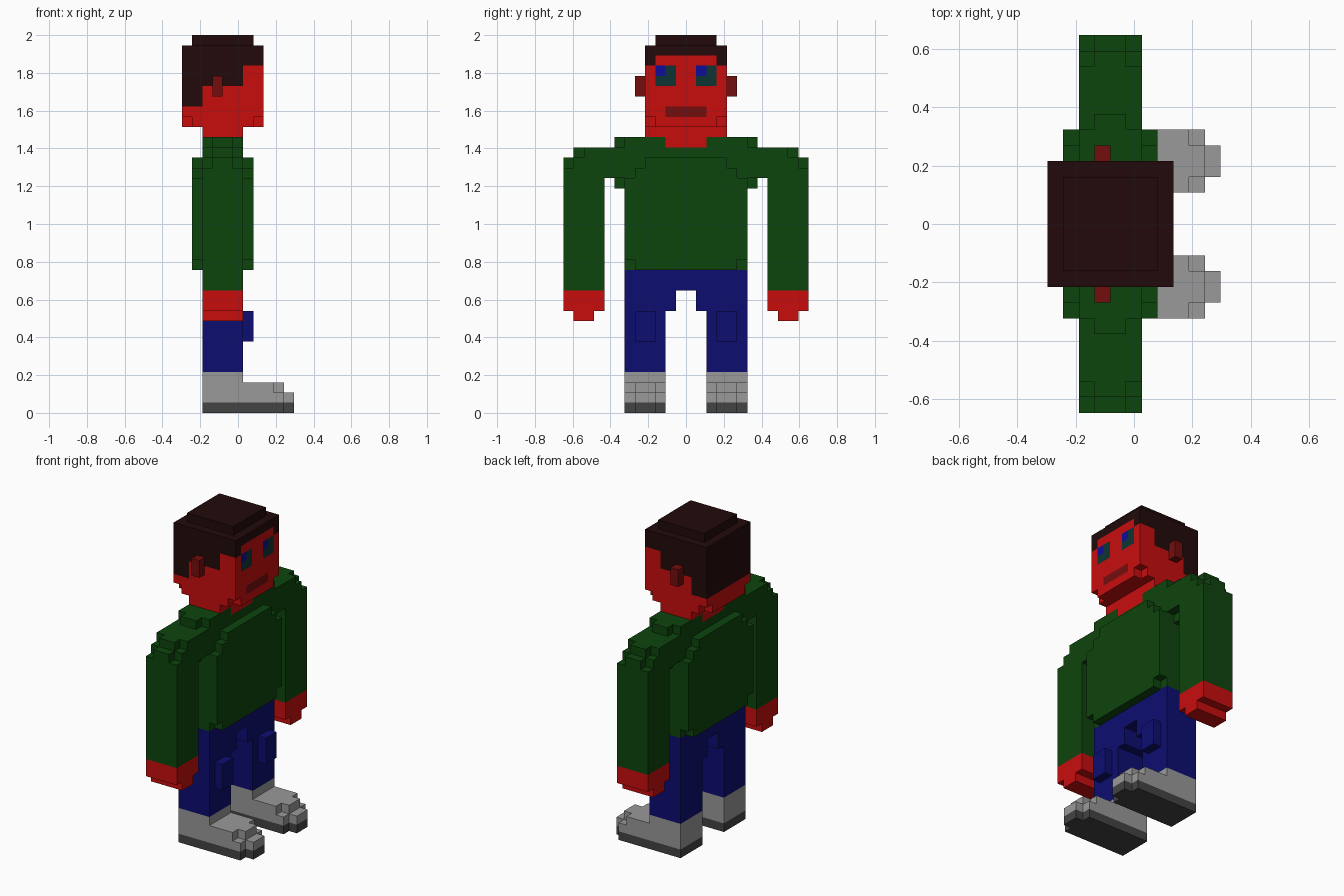
import bpy, bmesh
from itertools import product

U = 2 / 37          # size of one block
X0 = -5.5 * U       # the figure is 11 blocks deep and faces +x

cube = bpy.data.objects.get("Cube")
if cube:
    bpy.data.objects.remove(cube, do_unlink=True)


def material(name, r, g, b):
    m = bpy.data.materials.new(name)
    m.use_nodes = True
    m.diffuse_color = (r, g, b, 1)
    bsdf = next(n for n in m.node_tree.nodes if n.type == 'BSDF_PRINCIPLED')
    bsdf.inputs["Base Color"].default_value = (r, g, b, 1)
    bsdf.inputs["Roughness"].default_value = 0.9
    return m


SKIN = material("red skin", 0.58, 0.004, 0.004)
DARK_RED = material("dark red", 0.175, 0.004, 0.004)
HAIR = material("dark brown hair", 0.016, 0.003, 0.003)
GREEN = material("green sweater", 0.004, 0.058, 0.004)
BLUE = material("blue trousers", 0.004, 0.004, 0.165)
PUPIL = material("bright blue", 0.004, 0.004, 0.32)
TEAL = material("dark teal", 0.004, 0.034, 0.034)
GREY = material("shoe grey", 0.32, 0.32, 0.32)
SOLE = material("sole grey", 0.056, 0.056, 0.056)


def cells(boxes):
    """Blocks filled by boxes (x0, x1, y0, y1, z0, z1)."""
    out = set()
    for x0, x1, y0, y1, z0, z1 in boxes:
        out |= set(product(range(x0, x1), range(y0, y1), range(z0, z1)))
    return out


def flip(boxes):
    return [(a, b, -d, -c, e, f) for a, b, c, d, e, f in boxes]


def part(name, mat, boxes, cut=()):
    """One clean outer skin around the filled blocks."""
    filled = cells(boxes) - cells(cut)
    bm = bmesh.new()
    verts = {}

    def vert(p):
        if p not in verts:
            verts[p] = bm.verts.new((X0 + p[0] * U, p[1] * U, p[2] * U))
        return verts[p]

    for c in sorted(filled):
        for axis, side in product(range(3), (0, 1)):
            n = list(c)
            n[axis] += 2 * side - 1
            if tuple(n) in filled:
                continue
            b, d = (axis + 1) % 3, (axis + 2) % 3
            loop = []
            for s, t in ((0, 0), (1, 0), (1, 1), (0, 1)):
                p = list(c)
                p[axis] += side
                p[b] += s
                p[d] += t
                loop.append(vert(tuple(p)))
            bm.faces.new(loop if side else loop[::-1])
    bmesh.ops.dissolve_limit(bm, angle_limit=0.01, verts=bm.verts[:], edges=bm.edges[:])
    me = bpy.data.meshes.new(name)
    bm.to_mesh(me)
    bm.free()
    me.materials.append(mat)
    bpy.context.collection.objects.link(bpy.data.objects.new(name, me))


def pair(name, mat, boxes):
    part("left_" + name, mat, boxes)
    part("right_" + name, mat, flip(boxes))


# Shoes
pair("sole", SOLE, [(2, 10, 2, 6, 0, 1), (10, 11, 3, 5, 0, 1)])
pair("shoe", GREY, [(2, 10, 2, 6, 1, 2), (10, 11, 3, 5, 1, 2),
                    (2, 9, 2, 6, 2, 3), (9, 10, 3, 5, 2, 3), (2, 6, 2, 6, 3, 4)])

# Trousers with knee patches and a stepped crotch
leg = [(2, 6, 2, 6, 4, 10), (2, 6, 1, 6, 10, 12), (6, 7, 3, 5, 7, 10)]
part("trousers", BLUE, leg + flip(leg) + [(2, 6, -6, 6, 12, 14)])

# Sweater body: core, collar and shoulder roots, chest and back panels
collar = [(2, 6, 2, 6, 26, 27), (3, 5, 6, 7, 26, 27),
          (2, 6, 6, 7, 23, 26), (3, 5, 6, 7, 22, 23)]
panels = []
for x in (1, 6):
    for half, z0, z1 in ((5, 14, 15), (6, 15, 23), (5, 23, 24), (4, 24, 25)):
        panels.append((x, x + 1, -half, half, z0, z1))
part("sweater", GREEN, [(2, 6, -6, 6, 14, 26)] + collar + flip(collar) + panels)

# Sleeves and hands
pair("sleeve", GREEN, [(2, 6, 8, 12, 12, 24), (2, 6, 8, 11, 24, 25), (3, 5, 11, 12, 24, 25),
                       (2, 6, 7, 10, 25, 26), (3, 5, 10, 11, 25, 26), (2, 6, 7, 8, 23, 25)])
pair("hand", SKIN, [(2, 6, 8, 12, 10, 12), (2, 6, 9, 11, 9, 10)])

# Hair and facial features, set flush into the head
hair = [(0, 8, -4, 4, 35, 36), (1, 7, -3, 3, 36, 37), (0, 7, -4, 4, 34, 35),
        (7, 8, 3, 4, 34, 35), (7, 8, -4, -3, 34, 35),
        (2, 6, -4, 4, 32, 34), (0, 2, -4, 4, 30, 34)]
mouth = [(7, 8, -2, 2, 29, 30)]
eye = [(7, 8, 1, 3, 32, 34)]
pupils = {"left": [(7, 8, 1, 2, 33, 34)], "right": [(7, 8, -3, -2, 33, 34)]}
part("hair", HAIR, hair)
part("mouth", DARK_RED, mouth)
pair("ear", DARK_RED, [(3, 4, 4, 5, 31, 33)])
for side, box in (("left", eye), ("right", flip(eye))):
    part(side + "_eye", TEAL, box, pupils[side])
    part(side + "_pupil", PUPIL, pupils[side])

# Head with notched jaw corners, and neck
corners = [(x, x + 1, 3, 4, 28, 29) for x in (0, 7)]
part("head", SKIN, [(0, 8, -4, 4, 28, 36)],
     hair + mouth + eye + flip(eye) + corners + flip(corners))
part("neck", SKIN, [(2, 6, -4, 4, 27, 28), (2, 6, -2, 2, 26, 27)])
